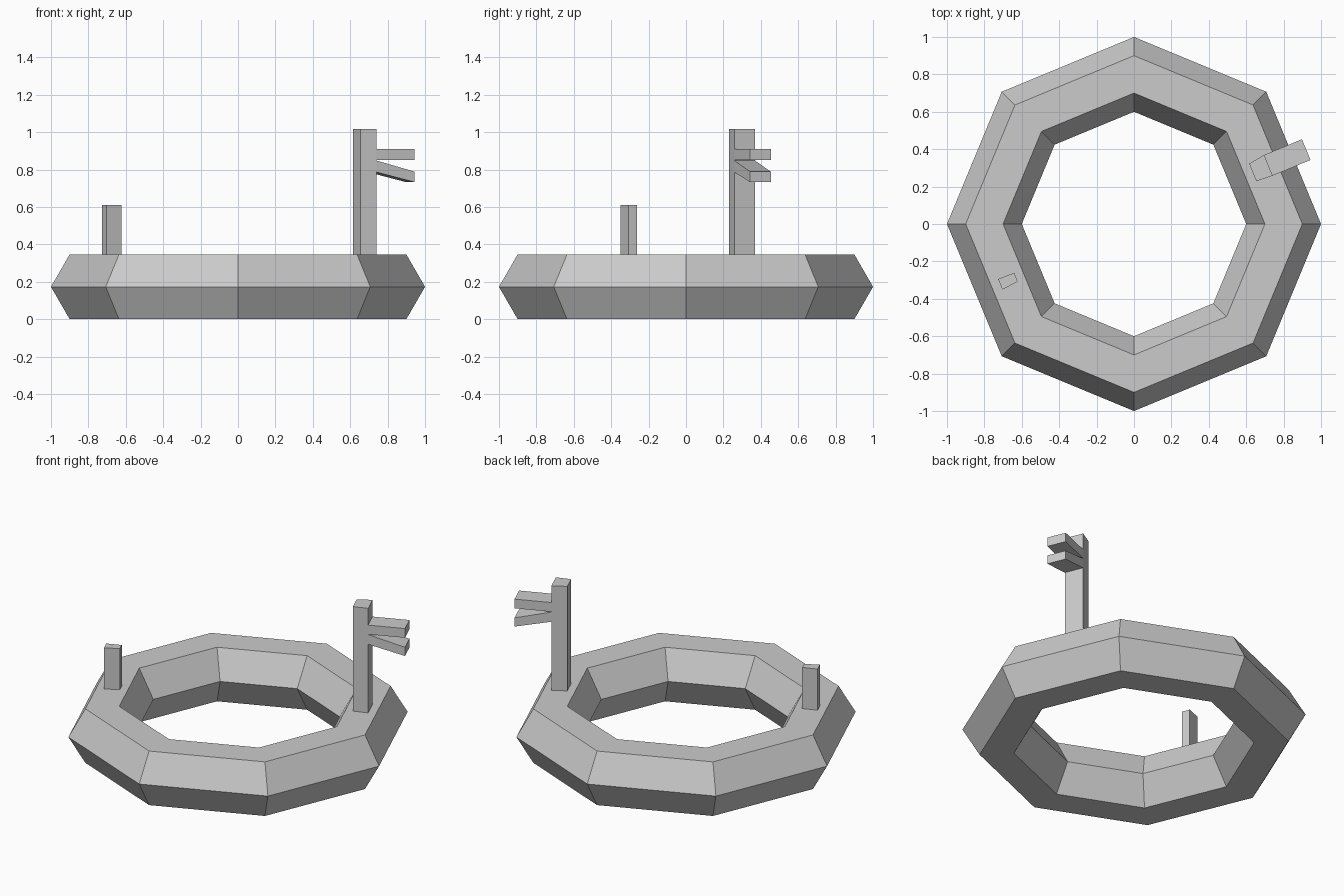
import bpy, math
from mathutils import Matrix

if "Cube" in bpy.data.objects:
    bpy.data.objects.remove(bpy.data.objects["Cube"])

RING_TOP = 0.2 * math.sin(math.radians(60))   # half height of the hexagonal section
H = 2 * RING_TOP

# Octagonal ring with hexagonal cross-section, resting on z = 0
bpy.ops.mesh.primitive_torus_add(major_segments=8, minor_segments=6, major_radius=0.8,
                                 minor_radius=0.2, location=(0, 0, RING_TOP))
ring = bpy.context.object
ring.name = ring.data.name = "ring"


def block(name, angle, inner, outer, v_inner, v_outer):
    """Six-sided block; inner/outer = (radius, z bottom, z top), v = sideways limits."""
    verts = []
    for (u, z0, z1), (va, vb) in ((inner, v_inner), (outer, v_outer)):
        verts += [(u, va, z0), (u, vb, z0), (u, vb, z1), (u, va, z1)]
    faces = [(0, 3, 2, 1), (4, 5, 6, 7)]
    faces += [(i, (i + 1) % 4, (i + 1) % 4 + 4, i + 4) for i in range(4)]
    mesh = bpy.data.meshes.new(name)
    mesh.from_pydata(verts, [], faces)
    mesh.transform(Matrix.Rotation(math.radians(angle), 4, 'Z'))
    mesh.update()
    ob = bpy.data.objects.new(name, mesh)
    bpy.context.collection.objects.link(ob)
    return ob


# Posts stand mid-way across two opposite ring segments
R_IN, R_OUT, TIP = 0.692, 0.784, 1.003
SIDE = (-0.045, 0.075)
block("tall_post", 22.5, (R_IN, H - 0.005, 1.016), (R_OUT, H - 0.005, 1.016),
      (-0.039, 0.062), SIDE)
block("short_post", 202.5, (R_IN, H - 0.005, 0.61), (R_OUT, H - 0.005, 0.61),
      (-0.004, 0.046), (-0.006, 0.055))

# Two prongs reaching outward from the tall post
block("upper_prong", 22.5, (R_OUT, 0.85, 0.909), (TIP, 0.85, 0.909), SIDE, SIDE)
block("lower_prong", 22.5, (R_OUT, 0.786, 0.848), (TIP, 0.733, 0.789), SIDE, SIDE)
